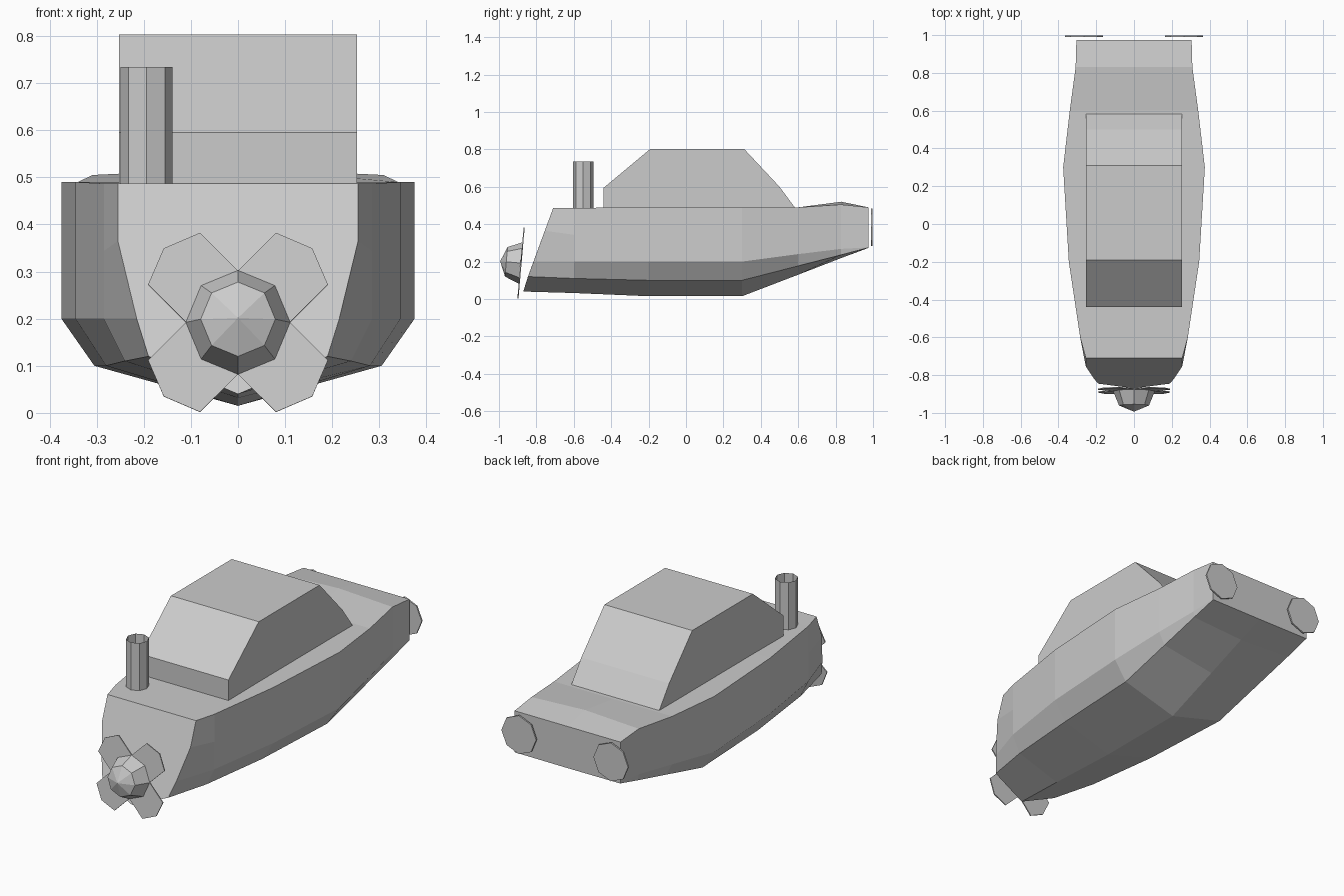
import bpy, bmesh
from math import radians, pi
from mathutils import Matrix, Vector

cube = bpy.data.objects.get("Cube")
if cube:
    bpy.data.objects.remove(cube, do_unlink=True)

grey = bpy.data.materials.new("plain_grey")
grey.use_nodes = True
GREY = (0.6, 0.6, 0.6, 1)
grey.diffuse_color = GREY
grey.node_tree.nodes["Principled BSDF"].inputs["Base Color"].default_value = GREY


def finish(bm, name):
    bmesh.ops.recalc_face_normals(bm, faces=bm.faces)
    mesh = bpy.data.meshes.new(name)
    bm.to_mesh(mesh)
    bm.free()
    mesh.materials.append(grey)
    obj = bpy.data.objects.new(name, mesh)
    bpy.context.collection.objects.link(obj)
    return obj


def prism(name, outline, depth, matrix):
    """Extrude a flat outline along local z, centred, then place it."""
    bm = bmesh.new()
    face = bm.faces.new([bm.verts.new((u, v, -depth / 2)) for u, v in outline])
    top = bmesh.ops.extrude_face_region(bm, geom=[face])["geom"]
    bmesh.ops.translate(bm, vec=(0, 0, depth),
                        verts=[g for g in top if isinstance(g, bmesh.types.BMVert)])
    bm.transform(matrix)
    return finish(bm, name)


# Hull: half rings from keel to deck centre, mirrored and lofted bow to stern
def station(y, keel, chine, chine_z, side, side_z, deck, crown):
    return [(0, y, keel), (chine, y, chine_z), (side, y, side_z),
            (side, y, (side_z + deck) / 2), (side, y, deck), (0, y, crown)]


bow = [(0, -.87, .04), (.19, -.845, .12), (.215, -.815, .2),
       (.255, -.755, .365), (.255, -.71, .487), (0, -.71, .487)]
stations = [
    bow,
    station(-.6, .032, .24, .11, .285, .2, .487, .487),
    station(-.2, .015, .28, .1, .345, .2, .49, .49),
    station(.3, .015, .305, .1, .375, .2, .49, .49),
    station(.6, .13, .305, .177, .34, .24, .49, .49),
    station(.83, .219, .305, .236, .309, .268, .505, .52),
    station(.975, .273, .303, .274, .305, .276, .49, .49),
]
bm = bmesh.new()
rings = []
for half in stations:
    full = half + [(-x, y, z) for x, y, z in half[-2:0:-1]]
    rings.append([bm.verts.new(p) for p in full])
count = len(rings[0])
for a, b in zip(rings, rings[1:]):
    for i in range(count):
        j = (i + 1) % count
        bm.faces.new((a[i], a[j], b[j], b[i]))
bm.faces.new(rings[0])
bm.faces.new(rings[-1])
finish(bm, "hull")

# Cabin: side profile swept across the width
profile = [(-.44, .485), (-.44, .595), (-.19, .803), (.31, .803), (.5, .6), (.585, .485)]
across = Matrix(((0, 0, 1, 0), (1, 0, 0, 0), (0, 1, 0, 0), (0, 0, 0, 1)))
prism("cabin", profile, .506, across)

# Funnel: open eight-sided tube
bm = bmesh.new()
bmesh.ops.create_cone(bm, cap_ends=False, segments=8, radius1=.055, radius2=.055, depth=.248,
                      matrix=Matrix.Translation((-.194, -.55, .61)))
finish(bm, "funnel")

# Propeller: four blades and a half-ball hub on a slightly tilted plane
hub_frame = Matrix.Translation((0, -.882, .192)) @ Matrix.Rotation(radians(90 - 5), 4, 'X')
blade = [(0, -.078), (.192, -.078), (.223, 0), (.192, .078), (0, .078)]
for k in range(4):
    turn = Matrix.Rotation(pi / 4 + k * pi / 2, 4, 'Z')
    prism(f"propeller_blade_{k + 1}", blade, .006, hub_frame @ turn)

bm = bmesh.new()
bmesh.ops.create_uvsphere(bm, u_segments=8, v_segments=4, radius=.112)
bmesh.ops.delete(bm, geom=[v for v in bm.verts if v.co.z < -.01], context='VERTS')
bm.transform(hub_frame)
finish(bm, "propeller_hub")

# Stern lamps: thin octagonal plates
for side, name in ((1, "left"), (-1, "right")):
    bm = bmesh.new()
    bmesh.ops.create_cone(bm, cap_ends=True, segments=8, radius1=.1, radius2=.1, depth=.008,
                          matrix=Matrix.Translation((side * .265, .994, .384))
                          @ Matrix.Rotation(pi / 2, 4, 'X'))
    finish(bm, f"stern_lamp_{name}")
